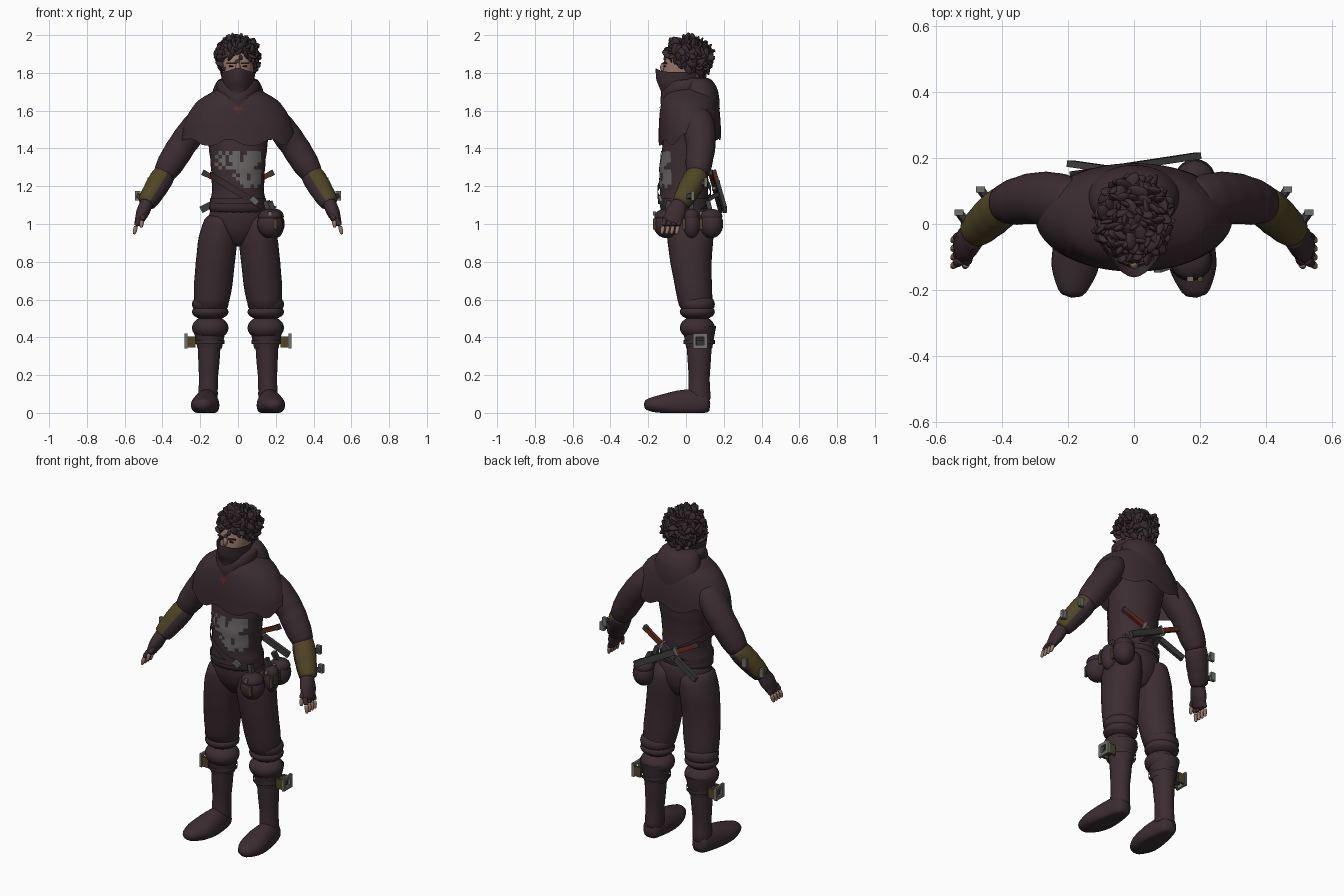
import bpy, bmesh, math, random
from mathutils import Vector, Matrix, Euler

if "Cube" in bpy.data.objects:
    bpy.data.objects.remove(bpy.data.objects["Cube"])
random.seed(4)


def material(name, *rgb):
    m = bpy.data.materials.new(name)
    m.use_nodes = True
    m.diffuse_color = (*rgb, 1)
    m.node_tree.nodes["Principled BSDF"].inputs["Base Color"].default_value = (*rgb, 1)
    return m


CLOTH = material("dark plum cloth", .045, .026, .032)
HAIR = material("dark hair", .04, .025, .03)
OLIVE = material("olive leather", .08, .06, .018)
SKIN = material("skin", .31, .18, .14)
STEEL = material("worn grey metal", .16, .16, .15)
BLADE = material("dark steel", .045, .045, .047)
RED = material("rust red wrap", .14, .022, .01)
PAINT = material("faded grey paint", .14, .13, .13)
INK = material("dark eye", .01, .01, .01)


def finish(name, bm, mats, rounded=False, rule=None, smooth=True):
    """Turn a bmesh into an object; rule picks a material slot per face."""
    bmesh.ops.recalc_face_normals(bm, faces=bm.faces)
    for face in bm.faces:
        face.smooth = smooth
        if rule:
            face.material_index = rule(face)
    mesh = bpy.data.meshes.new(name)
    bm.to_mesh(mesh)
    bm.free()
    ob = bpy.data.objects.new(name, mesh)
    bpy.context.collection.objects.link(ob)
    for m in mats if isinstance(mats, list) else [mats]:
        mesh.materials.append(m)
    if rounded:
        mod = ob.modifiers.new("round", "SUBSURF")
        mod.levels = mod.render_levels = 1
    return ob


def sample(values, t):
    """Read a list of evenly spaced values, or one constant, at t from start to end."""
    if not isinstance(values, list):
        return values
    pos = t * (len(values) - 1)
    i = min(int(pos), len(values) - 2)
    return values[i] + (values[i + 1] - values[i]) * (pos - i)


def loft(name, path, widths, depths, mats, side=1, sides=16, steps=8, flat=True, folds=0,
         cap=True, rounded=True, shape=None, rule=None):
    """Skin rings along a path; flat rings stay level, others turn with the path."""
    bm = bmesh.new()
    path = [Vector((p[0] * side, p[1], p[2])) for p in path]
    loops = []
    for i in range(steps + 1):
        t = i / steps
        axis = Vector((0, 0, 1))
        if not flat:
            axis = (sample(path, min(t + .1, 1)) - sample(path, max(t - .1, 0))).normalized()
        ref = Vector((0, 0, 1)) if abs(axis.y) > .8 else Vector((0, 1, 0))
        across = axis.cross(ref).normalized()
        up = across.cross(axis)
        swell = 1 + folds * (-1) ** i
        loop = []
        for k in range(sides):
            a = math.tau * (k + .5) / sides
            v = sample(path, t) + swell * (across * sample(widths, t) * math.cos(a) + up * sample(depths, t) * math.sin(a))
            loop.append(bm.verts.new(shape(v, i, k) if shape else v))
        loops.append(loop)
    for a, b in zip(loops, loops[1:]):
        for k in range(sides):
            n = (k + 1) % sides
            bm.faces.new((a[k], a[n], b[n], b[k]))
    if cap:
        bm.faces.new(loops[0])
        bm.faces.new(loops[-1])
    return finish(name, bm, mats, rounded, rule, smooth=sides > 4)


def tube(name, path, radius, mat, side=1):
    loft(name, path, radius, radius, mat, side, sides=8, steps=4, flat=False)


def bar(name, start, end, width, depth, mat, side=1):
    """Square bar, sized across its faces."""
    half = math.sqrt(.5)
    loft(name, [start, end], width * half, depth * half, mat, side, sides=4, steps=1, flat=False, rounded=False)


def ball(name, centre, radii, mat, side=1):
    bm = bmesh.new()
    place = Matrix.Translation((centre[0] * side, centre[1], centre[2])) @ Matrix.Diagonal((*radii, 1))
    bmesh.ops.create_uvsphere(bm, u_segments=20, v_segments=12, radius=1, matrix=place)
    finish(name, bm, mat)


def band(name, centre, width, depth, height, mat, slope=0, side=1):
    """Belt around a body part, tilted along x."""
    x, y, z = centre
    loft(name, [(x, y, z - height / 2), (x, y, z + height / 2)], width, depth, mat, side, sides=28, steps=1,
         rounded=False, cap=False, shape=lambda v, i, k: v + Vector((0, 0, slope * (v.x - x * side))))


def patch(name, low, high, half, rows, target, mat):
    """Thin paint laid on the front of a target; rows say which cells are painted."""
    bm = bmesh.new()
    bmesh.ops.create_grid(bm, x_segments=len(rows[0]), y_segments=len(rows), size=1)
    blank = []
    for face in bm.faces:
        c = face.calc_center_median()
        row = rows[int((1 - c.y) / 2 * len(rows))]
        if row[int((c.x + 1) / 2 * len(row))] == ".":
            blank.append(face)
    bmesh.ops.delete(bm, geom=blank, context="FACES")
    bmesh.ops.subdivide_edges(bm, edges=bm.edges, cuts=1, use_grid_fill=True)
    for v in bm.verts:
        v.co = (v.co.x * half, -.4, low + (v.co.y + 1) / 2 * (high - low))
    mod = finish(name, bm, mat).modifiers.new("lay on", "SHRINKWRAP")
    mod.target, mod.wrap_method, mod.wrap_mode, mod.offset = target, "PROJECT", "ABOVE_SURFACE", .004
    mod.use_project_y = True


# Tunic, belt, sash and worn paint
tunic = loft("tunic", [(0, -.01, 1.05), (0, -.01, 1.3), (0, .02, 1.56)], [.165, .138, .145, .16, .18], .13, CLOTH,
             sides=20, steps=12, folds=.02)
band("waist_belt", (0, -.01, 1.12), .15, .14, .03, CLOTH)
band("diagonal_sash", (0, -.01, 1.17), .15, .143, .04, HAIR, slope=-.6)
bar("sash_buckle", (.07, -.14, 1.14), (.1, -.13, 1.11), .03, .015, STEEL)
patch("worn_paint", 1.19, 1.385, .12,
      [".#.#.##..####", "#.#.###.#####", ".##.###.#####", "#.#..#######.", ".#.########..", "......#######",
       ".....#.##.###", "......###.###", ".......######", "........##.#."], tunic, PAINT)


# Shoulder cape with a ragged hem
def ragged(v, i, k):
    if i > 0:
        return v
    front = -.03 if v.y < -.06 else 0
    return v + Vector((0, 0, front + (.02 if k % 5 < 2 else -.015)))


cape = loft("shoulder_cape", [(0, .02, 1.46), (0, .02, 1.72)], [.3, .29, .262, .215, .1], [.165, .165, .16, .15, .12],
            CLOTH, sides=40, cap=False, shape=ragged)
patch("red_collar_tip", 1.585, 1.62, .02, ["###", ".#."], cape, RED)
loft("hood", [(0, .13, 1.5), (0, .09, 1.65), (0, .05, 1.78)], [.03, .11, .145, .135, .1], [.03, .07, .09, .1, .08],
     CLOTH, sides=20)
loft("cowl", [(0, -.05, 1.6), (0, .01, 1.77)], [.04, .09, .12, .115], [.08, .11, .12, .1], CLOTH)


# Head, mask and eyes
def nose(v, i, k):
    if v.y > -.1 or i < 5:
        return v
    return v + Vector((0, -.025, .03)) * max(0, 1 - abs(v.x) / .06)


loft("face", [(0, -.03, 1.7), (0, 0, 1.92)], [.06, .08, .09, .08], [.08, .11, .11, .1], SKIN)
loft("face_mask", [(0, -.04, 1.62), (0, -.03, 1.805)], [.06, .065, .085, .095], [.09, .095, .11, .118], CLOTH,
     cap=False, shape=nose)
ball("nose_bridge", (0, -.12, 1.83), (.013, .017, .025), SKIN)
for s in (1, -1):
    ball("eye", (.036, -.114, 1.835), (.013, .006, .005), INK, s)
    bar("eyebrow", (.017, -.12, 1.85), (.06, -.105, 1.852), .008, .008, HAIR, s)

# Curly hair: a cap covered in overlapping locks
bm = bmesh.new()
crown, size = Vector((0, .016, 1.882)), Vector((.103, .115, .102))
bmesh.ops.create_uvsphere(bm, u_segments=20, v_segments=12, radius=.95,
                          matrix=Matrix.Translation(crown) @ Matrix.Diagonal((*size, 1)))
for v in bm.verts:
    if v.co.y < 0:
        v.co.z = max(v.co.z, crown.z)
count = 230
golden = math.pi * (3 - math.sqrt(5))
for i in range(count):
    h = 1 - (2 * i + 1) / count
    ring = math.sqrt(1 - h * h)
    spot = Vector((ring * math.cos(i * golden), ring * math.sin(i * golden), h)) * random.uniform(.93, 1.05)
    p = crown + spot * size.to_tuple()[0] if abs(h) > 1 else crown + Matrix.Diagonal(size) @ spot
    fringe = 1.87 if p.y < -.05 else 1.82 if p.y < .02 else 1.78
    if p.z > fringe:
        turn = Euler([random.uniform(0, math.tau) for _ in range(3)]).to_matrix().to_4x4()
        bmesh.ops.create_icosphere(bm, subdivisions=2, radius=random.uniform(.7, 1.1),
                                   matrix=Matrix.Translation(p) @ turn @ Matrix.Diagonal((.036, .02, .01, 1)))
finish("curly_hair", bm, HAIR)

# Trouser seat
loft("trouser_seat", [(0, .02, .88), (0, 0, 1.1)], [.04, .14, .165, .14], [.06, .11, .125, .12], CLOTH)

for s in (1, -1):
    # Baggy trouser leg, gathered at the knee
    loft("trouser_leg", [(.09, .02, 1.06), (.12, .025, .8), (.145, .055, .53)], [.08, .108, .106, .105, .088],
         [.12, .127, .112, .1, .09], CLOTH, s, folds=.01)
    for z, height in ((.575, .06), (.535, .045), (.45, .065)):
        ball("knee_gather", (.147, .06, z), (.097, .093, height), CLOTH, s)
    loft("knee_flap", [(.15, .07, .34), (.15, .07, .46)], [.066, .092], [.07, .092], CLOTH, s, cap=False)
    # Boot
    loft("boot_shaft", [(.15, .07, .42), (.16, .07, .05)], [.06, .06, .05, .055], [.07, .065, .055, .065], CLOTH, s,
         folds=.01)
    loft("boot_foot", [(.16, .13, .05), (.17, -.05, .04), (.19, -.225, .045)], [.045, .062, .075, .075, .035],
         [.06, .085, .08, .055, .025], CLOTH, s, flat=False, shape=lambda v, i, k: Vector((v.x, v.y, max(v.z, 0))))
    # Knee strap and open buckle
    band("knee_strap", (.15, .07, .375), .08, .084, .02, HAIR, side=s)
    bar("knee_strap_end", (.21, .075, .385), (.265, .075, .37), .03, .04, BLADE, s)
    for offset in (-.03, .03):
        bar("knee_buckle_edge", (.25, .075 + offset, .345), (.25, .075 + offset, .405), .05, .012, OLIVE, s)
        bar("knee_buckle_side", (.275, .075 + offset, .34), (.275, .075 + offset, .42), .014, .018, STEEL, s)
        bar("knee_buckle_end", (.275, .04, .38 + offset), (.275, .11, .38 + offset), .014, .018, STEEL, s)

    # Sleeve and bracer
    loft("sleeve", [(.17, .06, 1.59), (.295, .08, 1.42), (.4, .06, 1.25)], [.06, .078, .076, .076, .06],
         [.07, .09, .08, .075, .06], CLOTH, s, flat=False, folds=.04, steps=10)
    outer = Vector((s, -.2, .6)).normalized()
    loft("bracer", [(.38, .07, 1.28), (.49, -.03, 1.1)], [.06, .065, .06, .05], [.06, .065, .06, .05], [OLIVE, CLOTH],
         s, flat=False, folds=.04, rule=lambda face: 0 if face.normal.dot(outer) > -.1 else 1)
    for anchor in (Vector((.435, .075, 1.21)), Vector((.5, .005, 1.14))):
        tip = anchor + Vector((.03, .03, .01))
        rise = Vector((0, 0, .025))
        bar("bracer_pin", anchor - Vector((.02, .04, .01)), tip, .024, .02, BLADE, s)
        bar("bracer_buckle", tip - rise, tip + rise, .028, .018, STEEL, s)
    # Fingerless glove, fingers and thumb
    loft("glove", [(.48, -.03, 1.12), (.53, -.08, 1)], [.036, .036, .02], [.04, .055, .045], CLOTH, s, flat=False)
    for i in range(4):
        base = Vector((.52, -.11 + i * .026, 1.03))
        knuckle = base + Vector((.02, -.01, -.04))
        tube("glove_finger", [base, knuckle], .015, CLOTH, s)
        tube("finger", [knuckle, knuckle + Vector((.01, -.01, -.045))], [.012, .012, .008], SKIN, s)
    joint = Vector((.508, -.12, 1.02))
    tube("glove_thumb", [(.495, -.07, 1.07), joint], .017, CLOTH, s)
    tube("thumb", [joint, joint + Vector((.005, -.01, -.04))], [.013, .012, .008], SKIN, s)

    # Crossed daggers behind the waist, tips standing off the back
    top, tip = Vector((.18, .14 - s * .01, 1.27)), Vector((-.195, .195 - s * .012, 1.075))
    for name, start, end, width, mat in (("handle", .04, .32, .026, RED), ("pommel", -.02, .05, .03, BLADE),
                                         ("guard", .32, .35, .055, STEEL), ("sheath", .35, 1, .036, BLADE)):
        bar("dagger_" + name, top.lerp(tip, start), top.lerp(tip, end), width, .02, mat, s)
    bar("dagger_hanger", (.05, .1, 1.12), (.03, .17, 1.16), .03, .02, CLOTH, s)

# Hip pouches on the left side
for x, y, radius in ((.17, -.105, .068), (.2, .03, .045), (.185, .135, .062)):
    ball("hip_pouch", (x, y, 1), (radius, radius, .075), CLOTH)
    ball("pouch_flap", (x, y, 1.04), (radius * .93, radius * .93, .04), HAIR)
    bar("pouch_tie", (x, y, 1.04), (x * .85, y * .85, 1.12), .025, .025, BLADE)
    front = y - radius * .9
    bar("pouch_clasp", (x - .01, front, 1.055), (x + .01, front, 1.055), .02, .015, STEEL)
    bar("pouch_band", (x + .03, front, .97), (x + .03, front, 1.03), .015, .015, OLIVE)
